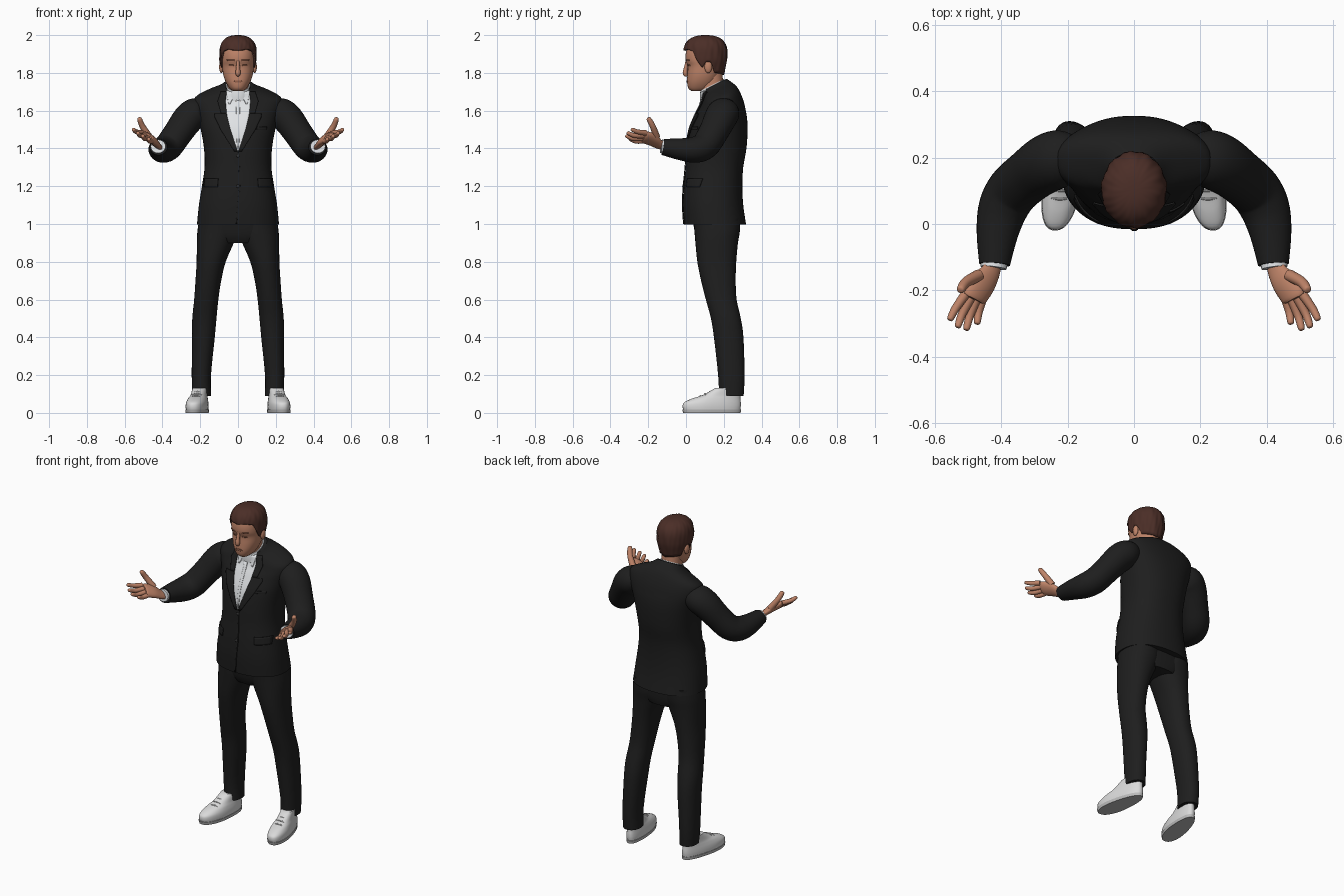
import bpy, bmesh, math
from mathutils import Vector
from mathutils.bvhtree import BVHTree

if "Cube" in bpy.data.objects:
    bpy.data.objects.remove(bpy.data.objects["Cube"])


def material(name, *rgb):
    m = bpy.data.materials.new(name)
    m.use_nodes = True
    m.diffuse_color = (*rgb, 1)
    bsdf = next(n for n in m.node_tree.nodes if n.type == 'BSDF_PRINCIPLED')
    bsdf.inputs["Base Color"].default_value = (*rgb, 1)
    bsdf.inputs["Roughness"].default_value = 0.8
    return m


SUIT = material("black suit cloth", .013, .013, .013)
SHIRT = material("white shirt cloth", .75, .77, .79)
SHOE = material("white shoe leather", .7, .7, .7)
SOLE = material("grey rubber", .5, .5, .5)
SKIN = material("skin", .52, .23, .14)
SHADE = material("dark skin", .3, .12, .07)
HAIR = material("brown hair", .07, .027, .02)
BUTTON = material("dark button", .03, .03, .03)
made = []


def finish(name, bm, mat, solid=0, offset=0):
    bmesh.ops.remove_doubles(bm, verts=bm.verts, dist=.0001)
    bmesh.ops.recalc_face_normals(bm, faces=bm.faces)
    me = bpy.data.meshes.new(name)
    bm.to_mesh(me)
    bm.free()
    me.materials.append(mat)
    ob = bpy.data.objects.new(name, me)
    bpy.context.collection.objects.link(ob)
    if solid:
        mod = ob.modifiers.new("thickness", 'SOLIDIFY')
        mod.thickness, mod.offset = solid, offset
    made.append(ob)
    return ob


def skin_rings(bm, rings, closed=True, caps=True):
    rows = [[bm.verts.new(p) for p in r] for r in rings]
    n = len(rows[0])
    for a, b in zip(rows, rows[1:]):
        for i in range(n if closed else n - 1):
            j = (i + 1) % n
            bm.faces.new((a[i], a[j], b[j], b[i]))
    if caps:
        bm.faces.new(rows[0][::-1])
        bm.faces.new(rows[-1])


def smooth_rows(rows, steps=4):
    """Catmull-Rom interpolation through tuples."""
    out = []
    for i in range(len(rows) - 1):
        q = [Vector(rows[min(max(i + k, 0), len(rows) - 1)]) for k in (-1, 0, 1, 2)]
        for s in range(steps):
            t = s / steps
            out.append(q[1] + .5 * t * ((q[2] - q[0]) + t * ((2 * q[0] - 5 * q[1] + 4 * q[2] - q[3])
                       + t * (3 * q[1] - q[0] - 3 * q[2] + q[3]))))
    return out + [Vector(rows[-1])]


def loft(name, rows, mat, p=2.2, n=40, warp=lambda v: v):
    """Stack of level rings given as (z, x centre, half width, y front, y back)."""
    rings = []
    for z, cx, w, y0, y1 in smooth_rows(rows):
        ring = []
        for i in range(n):
            c, s = math.cos(math.tau * i / n), math.sin(math.tau * i / n)
            c, s = (math.copysign(abs(k) ** (2 / p), k) for k in (c, s))
            ring.append(warp(Vector((cx + w * c, (y0 + y1) / 2 + (y1 - y0) / 2 * s, z))))
        rings.append(ring)
    bm = bmesh.new()
    skin_rings(bm, rings)
    return finish(name, bm, mat)


def tube(name, pts, mat, side=1, wide=(0, 0, 1), flat=1, n=20):
    """Sweep along (x, y, z, radius) points; side -1 mirrors it."""
    pts = smooth_rows(pts)
    rings = []
    for i, q in enumerate(pts):
        t = (pts[min(i + 1, len(pts) - 1)] - pts[max(i - 1, 0)]).xyz.normalized()
        u = Vector(wide) - t * t.dot(Vector(wide))
        u.normalize()
        v = t.cross(u) * flat
        ring = [q.xyz + q.w * (u * math.cos(math.tau * k / n) + v * math.sin(math.tau * k / n))
                for k in range(n)]
        rings.append([Vector((side * r.x, r.y, r.z)) for r in ring])
    bm = bmesh.new()
    skin_rings(bm, rings)
    return finish(name, bm, mat)


def ball(name, loc, size, mat):
    bm = bmesh.new()
    bmesh.ops.create_uvsphere(bm, u_segments=16, v_segments=10, radius=1)
    for v in bm.verts:
        v.co = Vector(loc) + v.co * Vector(size)
    return finish(name, bm, mat)


def surface(ob):
    bm = bmesh.new()
    bm.from_mesh(ob.data)
    tree = BVHTree.FromBMesh(bm)
    bm.free()
    return tree


def plate(name, tree, rows, mat, side=1, lift=.003, cols=8, steps=5):
    """Thin panel laid on the front of a body; rows are (z, x start, x end)."""
    lines = []
    for a, b in zip(rows, rows[1:]):
        for s in range(steps + 1):
            z, xa, xb = Vector(a).lerp(Vector(b), s / steps)
            line = []
            for k in range(cols + 1):
                x = side * (xa + (xb - xa) * k / cols)
                hit = tree.ray_cast(Vector((x, -1, z)), Vector((0, 1, 0)))[0] \
                    or tree.find_nearest(Vector((x, .05, z)))[0]
                line.append(Vector((x, hit.y - lift, z)))
            lines.append(line)
    bm = bmesh.new()
    skin_rings(bm, lines, closed=False, caps=False)
    return finish(name, bm, mat, solid=.005)


# Jacket body, with the neck opening sloping down to the front
def slope(v):
    k = .5 * min(max((v.z - 1.6) / .14, 0), 1)
    return Vector((v.x, v.y, v.z + k * (v.y - .15)))


jacket = loft("jacket", [
    (.998, 0, .217, -.01, .318), (1.1, 0, .207, -.016, .303), (1.2, 0, .191, -.012, .298),
    (1.3, 0, .177, -.002, .303), (1.4, 0, .18, .004, .32), (1.5, 0, .197, .02, .326),
    (1.57, 0, .215, .048, .322), (1.62, 0, .232, .07, .31), (1.66, 0, .228, .085, .29),
    (1.69, 0, .17, .09, .268), (1.715, 0, .105, .09, .24), (1.737, 0, .076, .09, .215)],
    SUIT, p=2.3, n=64, warp=slope)
chest = surface(jacket)

# Shirt front, collar and jacket trimmings
plate("shirt_front", chest, [(1.385, -.005, .005), (1.5, -.042, .042), (1.6, -.064, .064),
                             (1.65, -.068, .068), (1.705, -.06, .06)], SHIRT, cols=14)
plate("shirt_placket", chest, [(1.4, -.006, .006), (1.68, -.011, .011)], SHIRT, lift=.006)
loft("shirt_collar", [(1.67, 0, .072, .075, .205), (1.71, 0, .068, .074, .205),
                      (1.742, 0, .063, .076, .2)], SHIRT, warp=slope)
plate("jacket_front_edge", chest, [(1.0, -.012, -.006), (1.2, .006, .012), (1.39, .001, .007)],
      SUIT, lift=.003)
for z in (1.2, 1.36):
    y = chest.ray_cast(Vector((.0, -1, z)), Vector((0, 1, 0)))[0].y
    ball("jacket_button", (0, y - .003, z), (.009, .005, .009), BUTTON)
for s, side in ((1, "left"), (-1, "right")):
    plate(side + "_lapel", chest, [(1.385, .002, .02), (1.5, .04, .092), (1.57, .058, .125),
                                   (1.585, .06, .122)], SUIT, s, lift=.006)
    plate(side + "_jacket_collar", chest, [(1.585, .06, .09), (1.65, .066, .108),
                                           (1.7, .06, .09)], SUIT, s, lift=.006)
    plate(side + "_collar_point", chest, [(1.635, .042, .05), (1.7, .01, .062)], SHIRT, s, lift=.008)
    plate(side + "_pocket_flap", chest, [(1.195, .108, .18), (1.24, .105, .178)], SUIT, s, lift=.005)
plate("breast_pocket", chest, [(1.5, .1, .15), (1.515, .1, .152)], SUIT, lift=.004)

# Neck and head
loft("neck", [(1.64, 0, .065, .08, .21), (1.72, 0, .057, .075, .2), (1.82, 0, .06, .06, .19)], SKIN)
head = loft("head", [
    (1.703, 0, .026, .03, .09), (1.718, 0, .044, .013, .13), (1.75, 0, .064, .006, .16),
    (1.79, 0, .078, .007, .18), (1.835, 0, .084, .009, .195), (1.868, 0, .087, -.002, .203),
    (1.91, 0, .086, .0, .2), (1.945, 0, .075, .015, .185), (1.975, 0, .045, .05, .15)], SKIN, n=48)
face = surface(head)
tube("nose", [(0, .006, 1.865, .008), (0, .0, 1.83, .01), (0, -.004, 1.805, .013),
              (0, -.002, 1.792, .012), (0, .008, 1.785, .006)], SKIN, wide=(1, 0, 0))
plate("mouth", face, [(1.749, -.012, .012), (1.754, -.025, .025), (1.76, -.014, .014)], SHADE, lift=.001)
for s, side in ((1, "left"), (-1, "right")):
    plate(side + "_brow", face, [(1.864, .018, .056), (1.87, .02, .058)], SHADE, s, lift=.001)
    plate(side + "_eye", face, [(1.836, .022, .05), (1.843, .024, .048)], SHADE, s, lift=.001)
    ball(side + "_ear", (s * .088, .118, 1.832), (.012, .02, .033), SKIN)

# Hair shell rising from a shaped hairline
HAIRLINE = [(0, 1.918), (.6, 1.925), (.95, 1.915), (1.2, 1.86), (1.42, 1.825), (1.6, 1.86),
            (1.85, 1.855), (2.1, 1.8), (3.2, 1.788)]


def hairline(a):
    for (a0, z0), (a1, z1) in zip(HAIRLINE, HAIRLINE[1:]):
        if a <= a1:
            return z0 + (z1 - z0) * (a - a0) / (a1 - a0)


rings = []
for r in range(19):
    t, ring = r / 18, []
    for i in range(96):
        a = math.tau * i / 96 - math.pi
        low = hairline(abs(a))
        z = low + (2.0 - low) * math.sin(t * math.pi / 2)
        up = min(max((z - 1.9) / .1, 0), 1)
        f = (1 - up ** 2.5) ** .4 * (1 - 2 * max(0, 1.87 - z))
        f *= 1 + .014 * math.sin(11 * a + 7 * t) + .008 * math.sin(23 * a - 9 * t)
        ring.append(Vector((.098 * f * math.sin(a), .103 - .116 * f * math.cos(a), z)))
    rings.append(ring)
bm = bmesh.new()
skin_rings(bm, rings, caps=False)
finish("hair", bm, HAIR, solid=.012, offset=-1)

# Hips
loft("trouser_hips", [(.9, 0, .12, .07, .27), (.95, 0, .205, .048, .28), (1.06, 0, .2, .03, .285)],
     SUIT, p=2.5)

# Arms, hands, legs and shoes on both sides
ACROSS = (.065, .015, .05)
FINGERS = {
    "index_finger": ((.508, -.212, 1.482), (.538, -.255, 1.488), (.556, -.29, 1.502)),
    "middle_finger": ((.492, -.222, 1.468), (.518, -.272, 1.468), (.532, -.312, 1.484)),
    "ring_finger": ((.475, -.226, 1.454), (.495, -.278, 1.452), (.506, -.32, 1.468)),
    "little_finger": ((.455, -.22, 1.441), (.468, -.265, 1.438), (.473, -.302, 1.452)),
    "thumb": ((.468, -.155, 1.46), (.505, -.175, 1.515), (.524, -.2, 1.562))}

for s, side in ((1, "left"), (-1, "right")):
    tube(side + "_sleeve", [
        (.185, .2, 1.6, .065), (.225, .197, 1.588, .08), (.265, .18, 1.555, .081),
        (.315, .145, 1.485, .075), (.365, .1, 1.415, .073), (.395, .045, 1.393, .069),
        (.412, -.03, 1.396, .058), (.42, -.122, 1.408, .043)], SUIT, s, flat=1.08, n=32)
    tube(side + "_shirt_cuff", [(.419, -.1, 1.407, .036), (.423, -.132, 1.411, .036)], SHIRT, s, flat=1.1)
    tube(side + "_palm", [
        (.421, -.11, 1.41, .028), (.432, -.145, 1.422, .033), (.455, -.18, 1.445, .043),
        (.478, -.215, 1.46, .043), (.484, -.227, 1.463, .036)], SKIN, s, wide=ACROSS, flat=.5)
    for finger, (a, b, c) in FINGERS.items():
        r = .016 if finger == "thumb" else .0125
        d = Vector(c).lerp(Vector(b), .15)
        tube(f"{side}_{finger}", [(*a, r * 1.15), (*b, r), (*d, r * .8), (*c, r * .35)], SKIN, s, n=12)

    loft(side + "_trouser_leg", [
        (.09, s * .192, .05, .175, .305), (.2, s * .194, .051, .17, .31), (.4, s * .183, .06, .148, .304),
        (.5, s * .178, .064, .132, .29), (.6, s * .168, .064, .105, .268), (.7, s * .157, .068, .08, .263),
        (.8, s * .142, .077, .06, .266), (.9, s * .12, .098, .05, .275), (.96, s * .107, .108, .045, .285),
        (1.03, s * .105, .1, .04, .288)], SUIT, n=36)

    def toe_out(v, s=s):
        taper = 1 - .25 * min(max((v.y - .1) / .2, 0), 1)
        return Vector((s * .212 + (v.x - s * .212) * taper + s * .16 * (.14 - v.y), v.y, v.z))

    loft(side + "_shoe", [
        (.014, s * .212, .056, -.014, .287), (.035, s * .212, .057, -.018, .29),
        (.055, s * .212, .055, -.01, .29), (.075, s * .212, .05, .03, .288),
        (.095, s * .212, .045, .09, .287), (.132, s * .212, .044, .155, .283)], SHOE, p=2.4, warp=toe_out)
    loft(side + "_shoe_sole", [(0, s * .212, .057, -.015, .289), (.018, s * .212, .059, -.02, .292)],
         SOLE, p=2.4, warp=toe_out)
    for k in range(3):
        y, z = .075 + .025 * k, .089 + .011 * k
        x = .212 + .16 * (.14 - y)
        tube(side + "_shoe_lace", [(x - .026, y + .004, z - .006, .004), (x, y, z + .001, .004),
                                   (x + .026, y + .004, z - .006, .004)], SHOE, s, n=8)

# Smooth shading with sharp edges kept
bpy.ops.object.select_all(action='DESELECT')
for ob in made:
    ob.select_set(True)
bpy.context.view_layer.objects.active = made[0]
bpy.ops.object.shade_smooth_by_angle(angle=math.radians(40))
